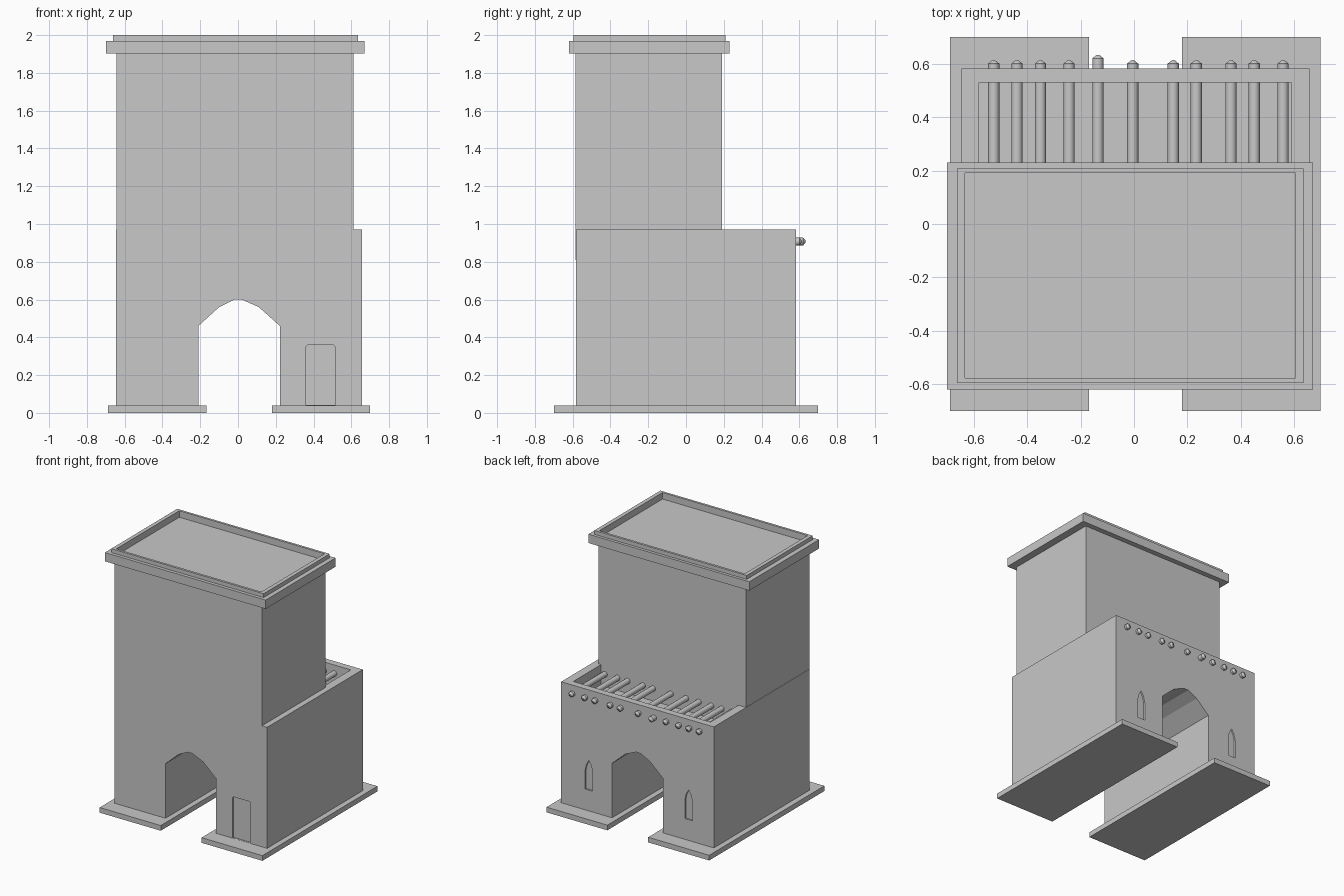
import bpy
import bmesh
from mathutils import Matrix

if "Cube" in bpy.data.objects:
    bpy.data.objects.remove(bpy.data.objects["Cube"], do_unlink=True)

# Single stone colour
stone = bpy.data.materials.new("grey_stone")
stone.use_nodes = True
grey = (0.58, 0.58, 0.58, 1)
stone.diffuse_color = grey
stone.node_tree.nodes["Principled BSDF"].inputs["Base Color"].default_value = grey


def finish(name, bm):
    bmesh.ops.recalc_face_normals(bm, faces=bm.faces)
    mesh = bpy.data.meshes.new(name)
    bm.to_mesh(mesh)
    bm.free()
    mesh.materials.append(stone)
    obj = bpy.data.objects.new(name, mesh)
    bpy.context.collection.objects.link(obj)
    return obj


def box(name, x, y, z):
    bm = bmesh.new()
    bmesh.ops.create_cube(bm, size=1)
    for v in bm.verts:
        v.co = [span[0] if c < 0 else span[1] for c, span in zip(v.co, (x, y, z))]
    return finish(name, bm)


def slab(name, outline, y0, y1):
    """Extrude an x-z outline from y0 to y1."""
    bm = bmesh.new()
    face = bm.faces.new([bm.verts.new((x, y0, z)) for x, z in outline])
    new = bmesh.ops.extrude_face_region(bm, geom=[face])["geom"]
    bmesh.ops.translate(bm, vec=(0, y1 - y0, 0),
                        verts=[g for g in new if isinstance(g, bmesh.types.BMVert)])
    return finish(name, bm)


def carve(cutter, *targets):
    """Cut a helper solid out of the targets, then discard it."""
    cutter.hide_render = True
    for obj in targets:
        cut = obj.modifiers.new("carve", 'BOOLEAN')
        cut.operation = 'DIFFERENCE'
        cut.solver = 'EXACT'
        cut.object = cutter
        bpy.context.view_layer.objects.active = obj
        bpy.ops.object.modifier_apply(modifier=cut.name)
    bpy.data.objects.remove(cutter, do_unlink=True)


# Footings under the two legs
box("footing_right", (-0.688, -0.168), (-0.7, 0.7), (0, 0.04))
box("footing_left", (0.18, 0.698), (-0.7, 0.7), (0, 0.04))

# Lower block with the faceted archway running through it
arch = [(-0.21, 0.04), (-0.21, 0.46), (-0.1, 0.56), (-0.02, 0.6),
        (0.02, 0.6), (0.11, 0.56), (0.222, 0.46), (0.222, 0.04)]
block = slab("gate_block", [(-0.645, 0.04)] + arch
             + [(0.656, 0.04), (0.656, 0.972), (-0.645, 0.972)], -0.583, 0.582)

# Deep terrace behind the tower, leaving a parapet
carve(box("terrace_cutter", (-0.58, 0.59), (0.15, 0.53), (0.81, 1.1)), block)

# Front door niche with softened top corners
door = [(0.36, 0.041), (0.515, 0.041), (0.515, 0.35), (0.505, 0.36),
        (0.37, 0.36), (0.36, 0.35)]
carve(slab("door_cutter", door, -0.65, -0.57), block)

# Pointed window niches on the back of each leg
half = [(0.033, 0.2), (0.033, 0.34), (0.022, 0.39)]
for x in (-0.43, 0.42):
    outline = [(x + a, z) for a, z in half] + [(x, 0.43)]
    outline += [(x - a, z) for a, z in reversed(half)]
    carve(slab("window_cutter", outline, 0.57, 0.65), block)

# Upper tower
box("tower", (-0.643, 0.612), (-0.585, 0.19), (0.81, 1.92))

# Cornice and raised roof rim around a sunken roof
cornice = box("cornice", (-0.7, 0.67), (-0.62, 0.23), (1.902, 1.97))
rim = box("roof_rim", (-0.663, 0.635), (-0.595, 0.208), (1.965, 2.0))
carve(box("roof_cutter", (-0.633, 0.604), (-0.577, 0.19), (1.95, 2.1)), cornice, rim)

# Round timber beams across the terrace, poking through the back wall
BEAM_X = (-0.525, -0.438, -0.35, -0.243, -0.135, -0.005,
          0.147, 0.233, 0.363, 0.45, 0.558)
for i, x in enumerate(BEAM_X):
    end = 0.62 if i == 4 else 0.6
    bm = bmesh.new()
    for r_far, y0, y1 in ((0.021, 0.15, end), (0.005, end, end + 0.013)):
        place = Matrix.Translation((x, (y0 + y1) / 2, 0.907)) @ Matrix.Rotation(-1.5708, 4, 'X')
        bmesh.ops.create_cone(bm, cap_ends=True, segments=16, radius1=0.021,
                              radius2=r_far, depth=y1 - y0, matrix=place)
    beam = finish(f"beam_{i + 1}", bm)
    bpy.ops.object.select_all(action='DESELECT')
    beam.select_set(True)
    bpy.context.view_layer.objects.active = beam
    bpy.ops.object.shade_smooth_by_angle()
